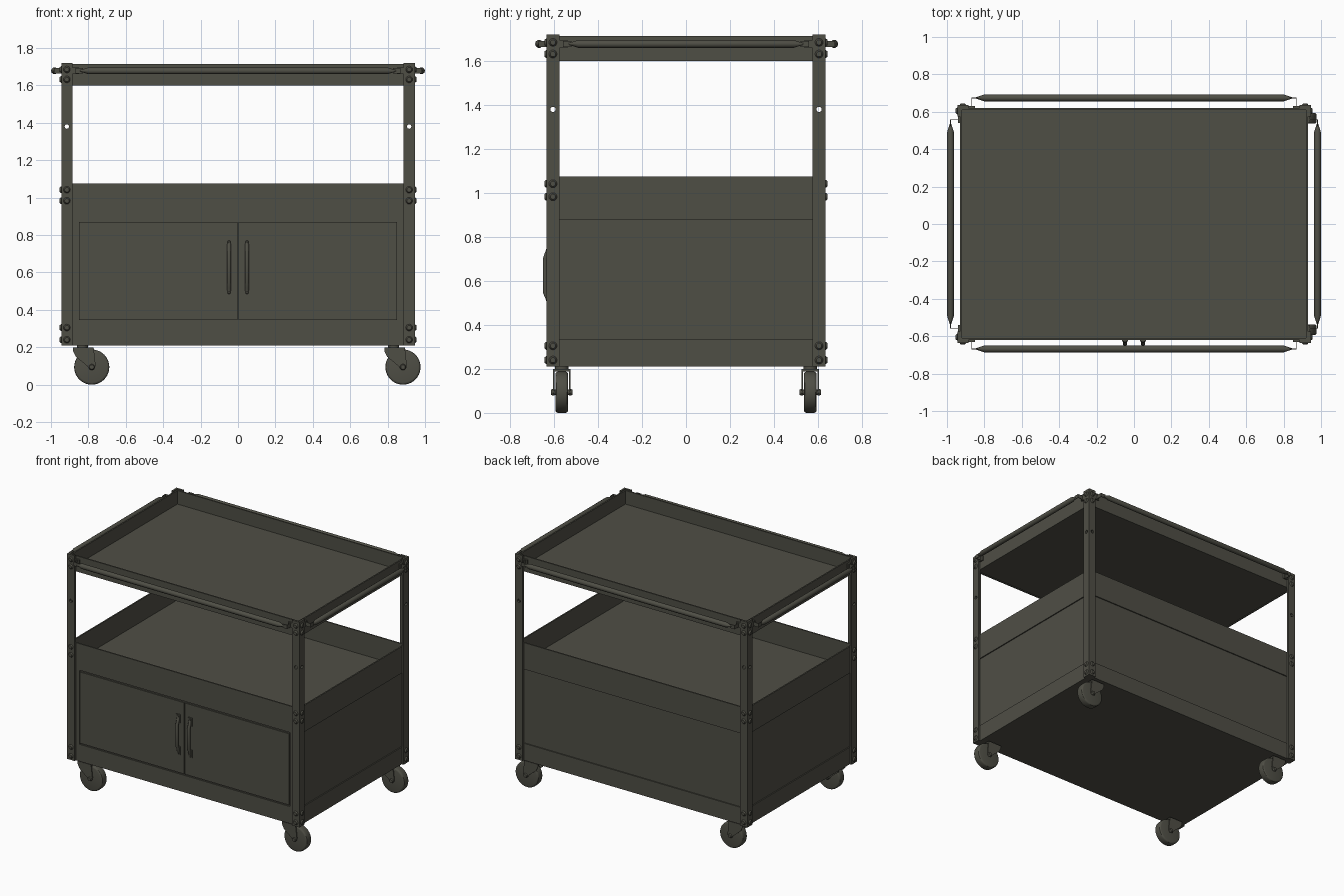
import bpy, bmesh
from mathutils import Matrix, Vector

if "Cube" in bpy.data.objects:
    bpy.data.objects.remove(bpy.data.objects["Cube"], do_unlink=True)

paint = bpy.data.materials.new("olive_grey_paint")
paint.use_nodes = True
paint.diffuse_color = (0.078, 0.077, 0.06, 1)
paint.node_tree.nodes["Principled BSDF"].inputs["Base Color"].default_value = paint.diffuse_color

CORNERS = [(sx, sy) for sx in (-1, 1) for sy in (-1, 1)]
X, Y, Z = Vector((1, 0, 0)), Vector((0, 1, 0)), Vector((0, 0, 1))


def box(bm, x, y, z):
    """Add a box from three (low, high) ranges, given in either order."""
    size = [abs(b - a) for a, b in (x, y, z)]
    mid = [(a + b) / 2 for a, b in (x, y, z)]
    bmesh.ops.create_cube(bm, size=1, matrix=Matrix.Translation(mid) @ Matrix.Diagonal((*size, 1)))


def cyl(bm, base, axis, depth, r, r2=None, sides=16):
    """Add a cylinder or cone starting at base and running along axis."""
    axis = Vector(axis)
    turn = Z.rotation_difference(axis).to_matrix().to_4x4()
    bmesh.ops.create_cone(bm, cap_ends=True, segments=sides, radius1=r,
                          radius2=r if r2 is None else r2, depth=depth,
                          matrix=Matrix.Translation(Vector(base) + axis * depth / 2) @ turn)


def extrude(bm, outline, offset):
    """Add a prism from a closed outline of 3D points."""
    face = bm.faces.new([bm.verts.new(p) for p in outline])
    new = bmesh.ops.extrude_face_region(bm, geom=[face])["geom"]
    bmesh.ops.translate(bm, vec=offset, verts=[v for v in new if isinstance(v, bmesh.types.BMVert)])


def select(ob):
    bpy.ops.object.select_all(action="DESELECT")
    ob.select_set(True)
    bpy.context.view_layer.objects.active = ob


def finish(bm, name, smooth=False):
    bmesh.ops.recalc_face_normals(bm, faces=bm.faces)
    mesh = bpy.data.meshes.new(name)
    bm.to_mesh(mesh)
    bm.free()
    mesh.materials.append(paint)
    ob = bpy.data.objects.new(name, mesh)
    bpy.context.collection.objects.link(ob)
    if smooth:
        select(ob)
        bpy.ops.object.shade_smooth_by_angle()
    return ob


def bar(name, points, depth):
    """Round bar along (position, radius factor) points."""
    data = bpy.data.curves.new(name, "CURVE")
    data.dimensions = "3D"
    data.bevel_depth = depth
    data.bevel_resolution = 3
    data.use_fill_caps = True
    spline = data.splines.new("POLY")
    spline.points.add(len(points) - 1)
    for p, (co, radius) in zip(spline.points, points):
        p.co = (*co, 1)
        p.radius = radius
    data.materials.append(paint)
    bpy.context.collection.objects.link(bpy.data.objects.new(name, data))


def walls(bm, hx, hy, z, t=0.01):
    for s in (-1, 1):
        box(bm, (-hx, hx), (s * (hy - t), s * hy), z)
        box(bm, (s * (hx - t), s * hx), (t - hy, hy - t), z)


# Trays: floor plus four upright sides
def tray(name, low, floor, high):
    bm = bmesh.new()
    walls(bm, 0.93, 0.62, (low, high))
    box(bm, (-0.92, 0.92), (-0.61, 0.61), (floor, floor + 0.01))
    finish(bm, name)


tray("top_tray", 1.6, 1.605, 1.715)
tray("middle_tray", 0.88, 0.9, 1.075)
tray("bottom_tray", 0.21, 0.21, 0.335)

# Cabinet walls, set back slightly from the tray sides
bm = bmesh.new()
walls(bm, 0.922, 0.612, (0.33, 0.885))
for s in (-1, 1):
    box(bm, (s * 0.857, s * 0.925), (-0.62, -0.61), (0.335, 0.88))
finish(bm, "cabinet_walls")

# Doors and their pull handles
for side, s in (("right", -1), ("left", 1)):
    bm = bmesh.new()
    box(bm, (s * 0.003, s * 0.85), (-0.621, -0.61), (0.345, 0.869))
    finish(bm, side + "_door")
    x = s * 0.048
    bm = bmesh.new()
    for z in (0.51, 0.745):
        box(bm, (x - 0.016, x + 0.016), (-0.628, -0.62), (z - 0.03, z + 0.03))
        for dz in (-0.018, 0.018):
            cyl(bm, (x, -0.627, z + dz), -Y, 0.006, 0.009, 0.006, 12)
    finish(bm, side + "_handle_feet", True)
    path = ((-0.622, 0.5), (-0.628, 0.52), (-0.641, 0.55), (-0.641, 0.7), (-0.628, 0.735), (-0.622, 0.755))
    bar(side + "_door_handle", [((x, y, z), 1) for y, z in path], 0.011)

# Corner posts: angle section with one hole in each flange
for sx, sy in CORNERS:
    name = f"{'front' if sy < 0 else 'back'}_{'left' if sx > 0 else 'right'}"
    outline = [(0.945, 0.635), (0.945, 0.575), (0.93, 0.575), (0.93, 0.62), (0.885, 0.62), (0.885, 0.635)]
    bm = bmesh.new()
    extrude(bm, [(sx * x, sy * y, 0.21) for x, y in outline], Z * 1.51)
    post = finish(bm, name + "_post")
    bm = bmesh.new()
    cyl(bm, (sx * 0.915, sy * 0.61, 1.38), Y * sy, 0.04, 0.012)
    cyl(bm, (sx * 0.92, sy * 0.605, 1.38), X * sx, 0.04, 0.012)
    cutter = finish(bm, "hole_cutter")
    cutter.hide_render = True
    mod = post.modifiers.new("holes", "BOOLEAN")
    mod.operation = "DIFFERENCE"
    mod.object = cutter
    select(post)
    bpy.ops.object.modifier_apply(modifier=mod.name)
    bpy.data.objects.remove(cutter, do_unlink=True)

    # Bolt heads in pairs where the trays meet the post
    bm = bmesh.new()
    heights = [0.24, 0.305, 1.632, 1.685]
    if (sx, sy) != (1, 1):
        heights += [0.983, 1.042]
    for z in heights:
        cyl(bm, (sx * 0.915, sy * 0.634, z), Y * sy, 0.01, 0.019, 0.012)
        cyl(bm, (sx * 0.944, sy * 0.605, z), X * sx, 0.01, 0.019, 0.012)
    finish(bm, name + "_bolts", True)

    # Caster: swivel, fork and axle, all trailing towards +x
    px, cy = sx * 0.832, sy * 0.565
    ax, az = px + 0.05, 0.094
    bm = bmesh.new()
    cyl(bm, (px, cy, 0.195), Z, 0.016, 0.03)
    box(bm, (px - 0.05, px + 0.06), (cy - 0.04, cy + 0.04), (0.189, 0.2))
    cheek = [(-0.05, 0.2), (-0.05, 0.18), (-0.035, 0.15), (0.025, 0.1), (0.037, 0.082),
             (0.055, 0.078), (0.068, 0.09), (0.07, 0.11), (0.06, 0.2)]
    for s in (-1, 1):
        extrude(bm, [(px + x, cy + s * 0.034, z) for x, z in cheek], Y * s * 0.006)
        cyl(bm, (ax, cy + s * 0.04, az), Y * s, 0.008, 0.016, 0.012)
    cyl(bm, (ax, cy - 0.04, az), Y, 0.08, 0.012)
    finish(bm, name + "_caster_fork", True)

    # Wheel with rounded tread
    bm = bmesh.new()
    cyl(bm, (ax, cy - 0.029, az), Y, 0.058, 0.094, sides=40)
    rims = [e for e in bm.edges if any(len(f.verts) > 4 for f in e.link_faces)]
    bmesh.ops.bevel(bm, geom=rims, offset=0.012, segments=3, profile=0.5, affect="EDGES")
    finish(bm, name + "_wheel", True)

# Grab rails on all four sides: tapered bar held by bent strips
RAILS = (("front", X, -Y, 0.668, 0.87, 0.62), ("back", X, Y, 0.674, 0.87, 0.62),
         ("right", Y, -X, 0.981, 0.56, 0.93), ("left", Y, X, 0.981, 0.56, 0.93))
for name, along, out, reach, arm, wall in RAILS:
    def at(a, o, z=1.678):
        return along * a + out * o + Z * z

    def strip(bm, a, o, z=(1.664, 1.692)):
        p, q = at(a[0], o[0], z[0]), at(a[1], o[1], z[1])
        box(bm, *zip(p, q))

    end = arm - 0.025
    bar(name + "_rail", [(at(-end, reach), 0.2), (at(0.045 - end, reach), 1),
                         (at(end - 0.045, reach), 1), (at(end, reach), 0.2)], 0.0185)
    bm = bmesh.new()
    for s in (-1, 1):
        strip(bm, (s * (arm - 0.005), s * arm), (wall, reach + 0.0025))
        strip(bm, (s * (end - 0.015), s * arm), (reach - 0.0025, reach + 0.0025))
        strip(bm, (s * (arm - 0.02), s * (arm + 0.015)), (wall, wall + 0.012), (1.66, 1.696))
    finish(bm, name + "_rail_brackets")
